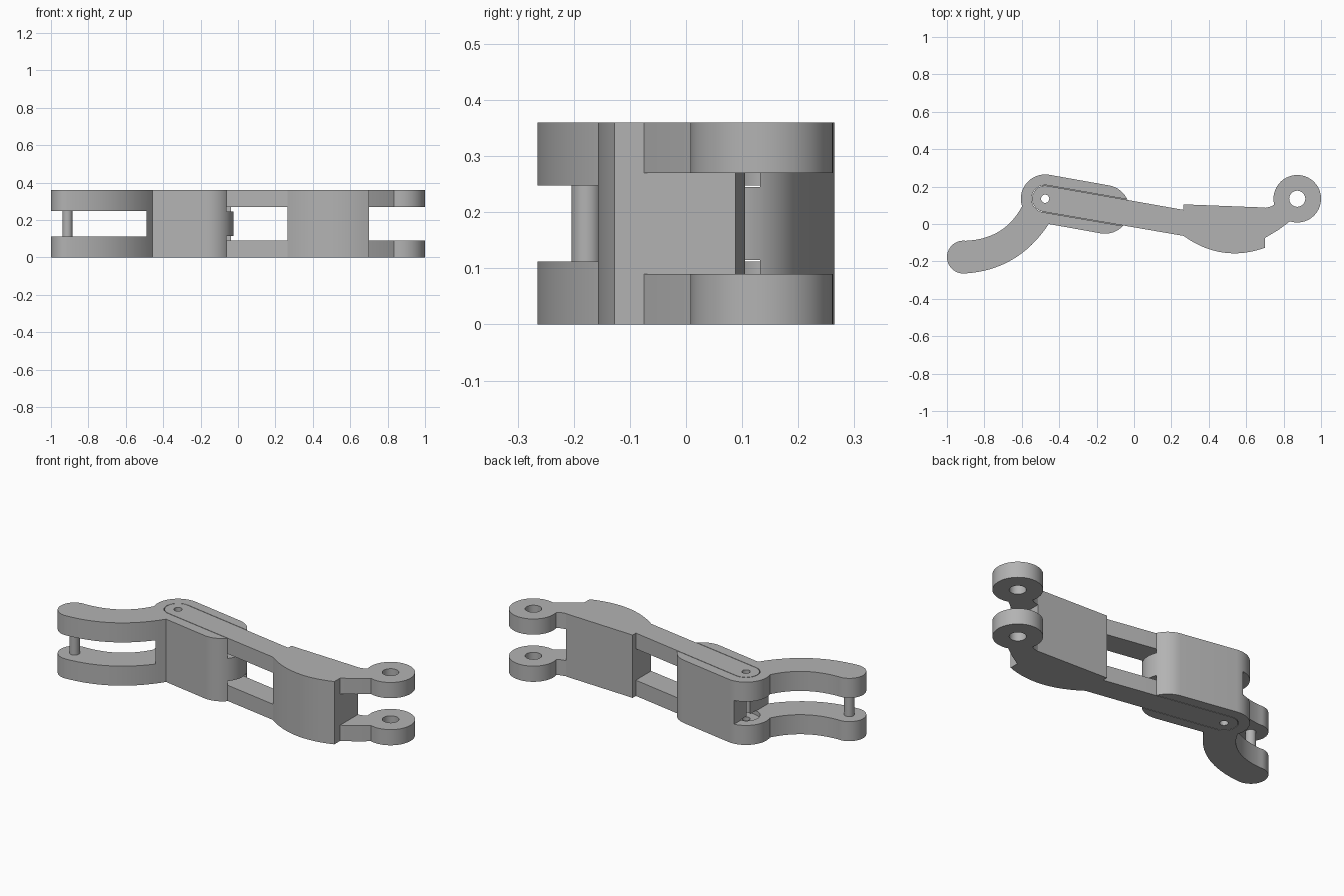
import bpy
import bmesh
from math import sin, cos, radians
from mathutils import Vector

old = bpy.data.objects.get("Cube")
if old:
    bpy.data.objects.remove(old, do_unlink=True)

HEIGHT = 0.36
PIVOT = (-0.475, 0.135)
EAR = (0.873, 0.135)
TILT = -10

grey = bpy.data.materials.new("plain_grey")
grey.use_nodes = True
grey.diffuse_color = (0.45, 0.45, 0.45, 1)
grey.node_tree.nodes["Principled BSDF"].inputs["Base Color"].default_value = grey.diffuse_color


def arc(centre, r, a0, a1, steps=24):
    angles = [radians(a0 + (a1 - a0) * i / steps) for i in range(steps + 1)]
    return [(centre[0] + r * cos(a), centre[1] + r * sin(a)) for a in angles]


def circle(centre, r):
    return arc(centre, r, 0, 360, 40)[:-1]


def bend(a, b, c, steps=16):
    """Curve from a to c pulled toward b, without its end points."""
    a, b, c = Vector(a), Vector(b), Vector(c)
    ts = [i / steps for i in range(1, steps)]
    return [tuple(a * (1 - t) ** 2 + b * 2 * t * (1 - t) + c * t * t) for t in ts]


def prism(name, outline, z0, z1):
    bm = bmesh.new()
    low = bm.faces.new([bm.verts.new((x, y, z0)) for x, y in outline])
    grown = bmesh.ops.extrude_face_region(bm, geom=[low])["geom"]
    top = [v for v in grown if isinstance(v, bmesh.types.BMVert)]
    bmesh.ops.translate(bm, verts=top, vec=(0, 0, z1 - z0))
    bmesh.ops.recalc_face_normals(bm, faces=bm.faces)
    mesh = bpy.data.meshes.new(name)
    bm.to_mesh(mesh)
    bm.free()
    mesh.materials.append(grey)
    ob = bpy.data.objects.new(name, mesh)
    bpy.context.collection.objects.link(ob)
    return ob


def activate(ob):
    bpy.ops.object.select_all(action="DESELECT")
    ob.select_set(True)
    bpy.context.view_layer.objects.active = ob


def cut(ob, outline, z0, z1):
    cutter = prism("cutter", outline, z0, z1)
    cutter.hide_render = True
    mod = ob.modifiers.new("cut", "BOOLEAN")
    mod.operation = "DIFFERENCE"
    mod.solver = "EXACT"
    mod.object = cutter
    activate(ob)
    bpy.ops.object.modifier_apply(modifier=mod.name)
    bpy.data.objects.remove(cutter, do_unlink=True)


def strap_outline(r, grow=0.0):
    return arc(PIVOT, r, 90 + TILT, 270 + TILT) + [(0.265, -0.0635 - grow), (0.265, 0.0755 + grow)]


parts = []

# Housing: rounded body running into a curved fork
tip = (-0.912, -0.177)
left_end = arc(PIVOT, 0.13, 90 + TILT, 198)
tip_end = arc(tip, 0.088, 82, 270)
heel = (-0.456, 0.0)
outline = arc((-0.155, 0.078), 0.13, -90 + TILT, 90 + TILT) + left_end
outline += bend(left_end[-1], (-0.69, -0.08), tip_end[0]) + tip_end
outline += bend(tip_end[-1], (-0.62, -0.25), heel) + [heel]
housing = prism("fork_housing", outline, 0, HEIGHT)
cut(housing, [(-1.2, -0.5), (-0.49, -0.5), (-0.49, 0.5), (-1.2, 0.5)], 0.112, 0.248)
for z0, z1 in ((-0.1, 0.115), (0.245, 0.5)):
    cut(housing, strap_outline(0.073, 0.003), z0, z1)
cut(housing, circle(PIVOT, 0.022), -0.2, 0.6)
parts.append(housing)

# Pin across the fork tips
parts.append(prism("fork_pin", circle(tip, 0.027), 0.11, 0.25))

# Link block
front = [(0.265, -0.0635), (0.47, -0.21), (0.70, -0.127)]
block = [front[0]] + bend(*front) + [front[2], (0.70, 0.088), (0.265, 0.105)]
parts.append(prism("link_block", block, 0, HEIGHT))

# Straps and eyelets, lower and upper
ear = arc(EAR, 0.127, -108, 194, 44)
ear += [(0.735, 0.094), (0.70, 0.086), (0.70, -0.075), (0.77, -0.033)]
for side, z0, z1 in (("lower", 0, 0.09), ("upper", 0.27, HEIGHT)):
    strap = prism(side + "_strap", strap_outline(0.07), z0, z1)
    cut(strap, circle(PIVOT, 0.022), -0.2, 0.6)
    eyelet = prism(side + "_eyelet", ear, z0, z1)
    cut(eyelet, circle(EAR, 0.043), -0.2, 0.6)
    parts += [strap, eyelet]

for ob in parts:
    activate(ob)
    bpy.ops.object.shade_smooth_by_angle(angle=radians(25))
